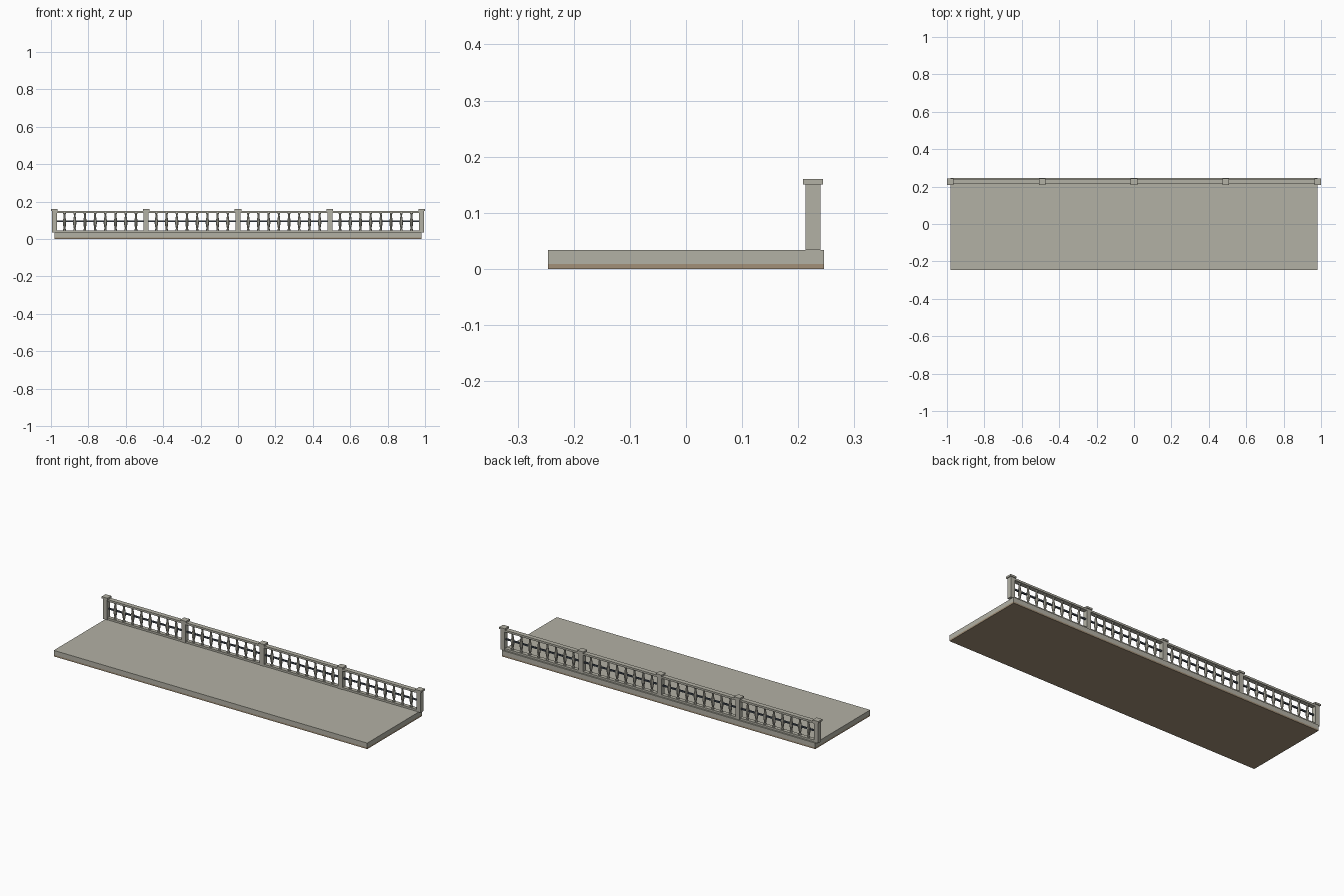
import bpy, bmesh, math
from mathutils import Matrix

if "Cube" in bpy.data.objects:
    bpy.data.objects.remove(bpy.data.objects["Cube"])


def material(name, rgb):
    m = bpy.data.materials.new(name)
    m.diffuse_color = (*rgb, 1)
    m.use_nodes = True
    m.node_tree.nodes["Principled BSDF"].inputs["Base Color"].default_value = m.diffuse_color
    return m


STONE = material("pale_stone", (0.45, 0.44, 0.375))
EARTH = material("brown_underlay", (0.36, 0.28, 0.19))
METAL = material("dark_blue_metal", (0.055, 0.07, 0.09))

RAIL_Y = 0.2265
HALF = 0.982
BAY = HALF / 2
POSTS = [i * BAY for i in range(-2, 3)]


def finish(name, bm, mat):
    bmesh.ops.recalc_face_normals(bm, faces=bm.faces)
    me = bpy.data.meshes.new(name)
    bm.to_mesh(me)
    bm.free()
    me.materials.append(mat)
    ob = bpy.data.objects.new(name, me)
    bpy.context.collection.objects.link(ob)
    return ob


def add_box(bm, x, y, z):
    """Each argument is a (low, high) pair."""
    size = [b - a for a, b in (x, y, z)]
    mid = [(a + b) / 2 for a, b in (x, y, z)]
    bmesh.ops.create_cube(bm, size=1, matrix=Matrix.Translation(mid) @ Matrix.Diagonal((*size, 1)))


def box(name, x, y, z, mat):
    bm = bmesh.new()
    add_box(bm, x, y, z)
    return finish(name, bm, mat)


def around(c, r):
    return (c - r, c + r)


# Floor slab on a thin underlay
box("underlay", (-HALF, HALF), (-0.246, 0.246), (0, 0.009), EARTH)
box("floor_slab", (-HALF, HALF), (-0.246, 0.246), (0.009, 0.034), STONE)

# Posts with square caps
for i, x in enumerate(POSTS, 1):
    box(f"post_{i}", around(x, 0.0135), around(RAIL_Y, 0.0135), (0.034, 0.150), STONE)
    box(f"post_cap_{i}", around(x, 0.018), around(RAIL_Y, 0.018), (0.150, 0.160), STONE)

# Rails and turned balusters of each bay
PROFILE = [(0.0075, 0.045), (0.0075, 0.052), (0.0050, 0.056), (0.0095, 0.080),
           (0.0095, 0.095), (0.0055, 0.120), (0.0050, 0.131), (0.0075, 0.134), (0.0075, 0.140)]
SIDES = 8
for i, x0 in enumerate(POSTS[:-1], 1):
    span = (x0 + 0.0135, x0 + BAY - 0.0135)
    box(f"bottom_rail_{i}", span, around(RAIL_Y, 0.011), (0.034, 0.045), STONE)
    box(f"top_rail_{i}", span, around(RAIL_Y, 0.013), (0.139, 0.150), STONE)
    box(f"middle_bar_{i}", span, around(RAIL_Y, 0.004), around(0.094, 0.004), METAL)
    bm = bmesh.new()
    for k in range(1, 9):
        x = x0 + k * BAY / 9
        rings = [[bm.verts.new((x + r * math.cos(a), RAIL_Y + r * math.sin(a), z))
                  for a in (math.tau * (s + 0.5) / SIDES for s in range(SIDES))]
                 for r, z in PROFILE]
        for lo, hi in zip(rings, rings[1:]):
            for s in range(SIDES):
                t = (s + 1) % SIDES
                bm.faces.new((lo[s], lo[t], hi[t], hi[s]))
        bm.faces.new(rings[0][::-1])
        bm.faces.new(rings[-1])
    finish(f"balusters_{i}", bm, STONE)
